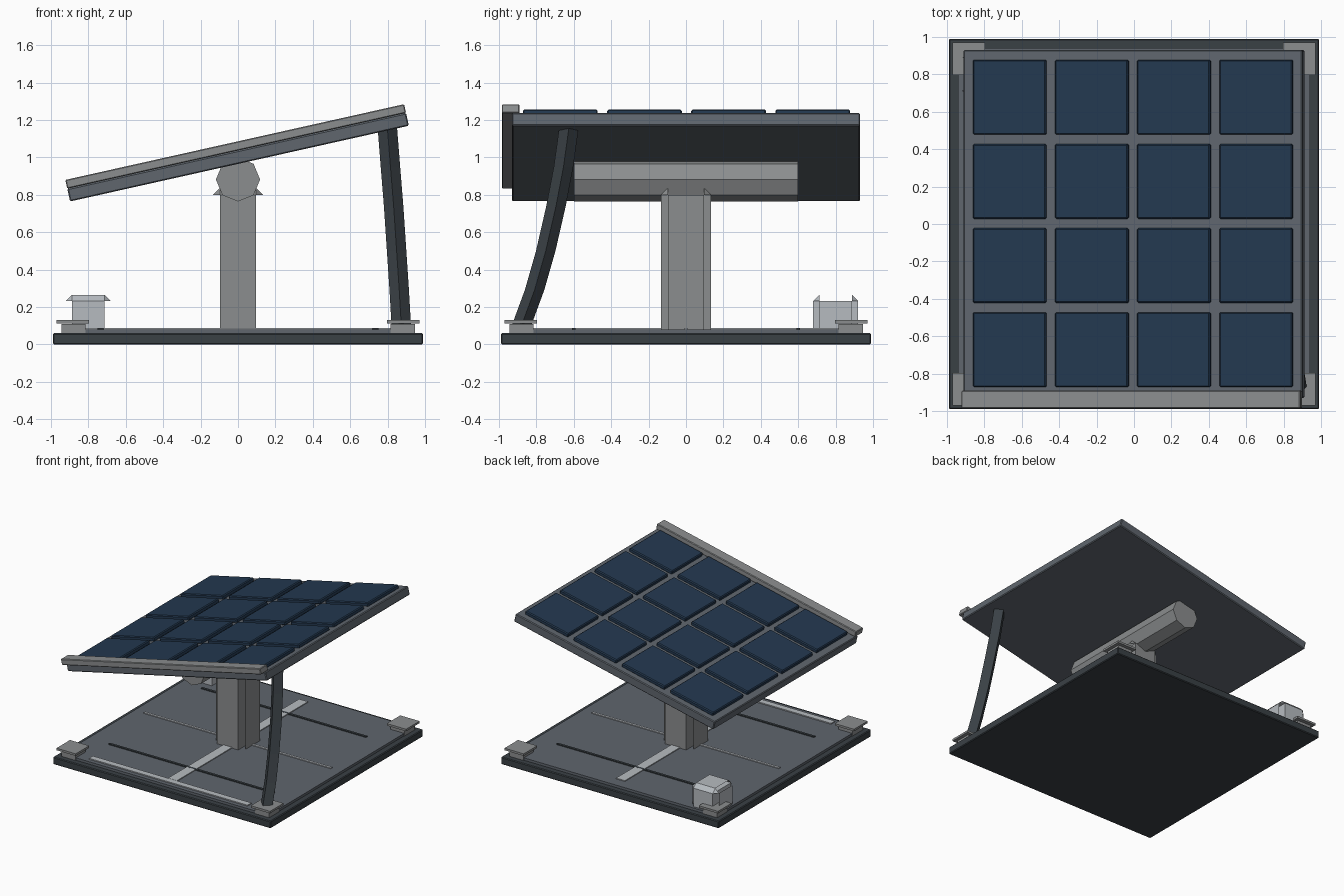
import bpy
import bmesh
import math
from mathutils import Matrix, Vector

cube = bpy.data.objects.get("Cube")
if cube:
    bpy.data.objects.remove(cube, do_unlink=True)


def material(name, r, g, b):
    m = bpy.data.materials.new(name)
    m.use_nodes = True
    m.diffuse_color = (r, g, b, 1)
    m.node_tree.nodes["Principled BSDF"].inputs["Base Color"].default_value = (r, g, b, 1)
    return m


DARK = material("dark steel", 0.042, 0.052, 0.06)
SLATE = material("slate grey", 0.115, 0.132, 0.155)
METAL = material("mid grey metal", 0.26, 0.27, 0.275)
LIGHT = material("light grey", 0.47, 0.50, 0.53)
BLUE = material("cell blue", 0.017, 0.040, 0.080)


def finish(name, bm, mat, matrix=None):
    if matrix:
        bm.transform(matrix)
    mesh = bpy.data.meshes.new(name)
    bm.to_mesh(mesh)
    bm.free()
    mesh.materials.append(mat)
    obj = bpy.data.objects.new(name, mesh)
    bpy.context.collection.objects.link(obj)
    return obj


def add_box(bm, center, size):
    mat = Matrix.Translation(center) @ Matrix.Diagonal((*size, 1))
    return bmesh.ops.create_cube(bm, size=1, matrix=mat)["verts"]


def box(name, center, size, mat, matrix=None, bevel=0):
    bm = bmesh.new()
    add_box(bm, center, size)
    if bevel:
        bmesh.ops.bevel(bm, geom=bm.edges[:], offset=bevel, segments=1, affect="EDGES")
    return finish(name, bm, mat, matrix)


def open_corner_box(name, x, y, z0, z1, half, cut, mat):
    """Chamfered housing with open upright corners and loose side plates."""
    inner, shoulder = half - cut, z1 - cut
    bm = bmesh.new()
    add_box(bm, (0, 0, (z0 + shoulder) / 2), (2 * inner, 2 * half, shoulder - z0))

    def face(*points):
        bm.faces.new([bm.verts.new(p) for p in points])

    face((-inner, -inner, z1), (inner, -inner, z1), (inner, inner, z1), (-inner, inner, z1))
    for s in (-1, 1):
        # side plate, sloped top edge and two corner tips
        face((s * half, -s * inner, z0), (s * half, s * inner, z0),
             (s * half, s * inner, shoulder), (s * half, -s * inner, shoulder))
        face((-s * inner, s * inner, z1), (s * inner, s * inner, z1),
             (s * inner, s * half, shoulder), (-s * inner, s * half, shoulder))
        for t in (-1, 1):
            tri = [(s * half, t * inner, shoulder), (s * inner, t * half, shoulder),
                   (s * inner, t * inner, z1)]
            face(*(tri if s == t else tri[::-1]))
    return finish(name, bm, mat, Matrix.Translation((x, y, 0)))


# Base
box("base_slab", (0, 0, 0.03), (1.98, 1.98, 0.06), DARK, bevel=0.006)
box("base_deck", (0, 0, 0.068), (1.88, 1.88, 0.024), SLATE)
box("front_trim", (0, -0.88, 0.084), (1.44, 0.05, 0.009), LIGHT)
box("deck_center_strip", (0, 0, 0.083), (0.08, 1.7, 0.008), LIGHT)
box("deck_cross_strip", (0, 0, 0.083), (1.7, 0.02, 0.009), LIGHT)
for side, name in ((-1, "front"), (1, "back")):
    box(name + "_deck_seam", (0, side * 0.6, 0.083), (1.5, 0.02, 0.009), DARK)

# Corner feet
for sx, xn in ((-1, "right"), (1, "left")):
    for sy, yn in ((-1, "front"), (1, "back")):
        bm = bmesh.new()
        add_box(bm, (sx * 0.88, sy * 0.88, 0.085), (0.13, 0.13, 0.05))
        add_box(bm, (sx * 0.883, sy * 0.883, 0.121), (0.175, 0.175, 0.017))
        finish(f"{yn}_{xn}_corner_foot", bm, METAL)

# Post, junction box and axle
open_corner_box("post", 0, 0, 0.06, 0.838, 0.134, 0.038, METAL)
open_corner_box("junction_box", -0.80, 0.80, 0.08, 0.265, 0.12, 0.033, LIGHT)
bm = bmesh.new()
bmesh.ops.create_cone(bm, cap_ends=True, segments=8, radius1=0.118, radius2=0.118, depth=1.2)
finish("axle", bm, METAL,
       Matrix.Translation((0, 0, 0.882)) @ Matrix.Rotation(math.pi / 2, 4, "X"))

# Curved strut: diamond section swept up a bent path
bm = bmesh.new()
path = [(0.873, -0.88, 0.10), (0.862, -0.81, 0.29), (0.848, -0.75, 0.5),
        (0.832, -0.695, 0.74), (0.815, -0.655, 0.95), (0.798, -0.625, 1.165)]
section = [Vector((0.052, 0, 0)), Vector((0, 0.052, 0)),
           Vector((-0.052, 0, 0)), Vector((0, -0.052, 0))]
rings = [[bm.verts.new(Vector(p) + s) for s in section] for p in path]
for low, high in zip(rings, rings[1:]):
    for i in range(4):
        j = (i + 1) % 4
        bm.faces.new((low[i], low[j], high[j], high[i]))
bm.faces.new(rings[0][::-1])
bm.faces.new(rings[-1])
finish("curved_strut", bm, DARK)

# Tilted panel, built flat and then rotated about the y axis
tilt = Matrix.Translation((0.008, 0, 0.967)) @ Matrix.Rotation(-math.radians(12.6), 4, "Y")
box("panel_frame", (0, 0, 0.035), (1.856, 1.86, 0.07), SLATE, tilt, bevel=0.006)
box("front_rail", (0, -0.938, 0.094), (1.856, 0.094, 0.048), METAL, tilt, bevel=0.005)
for row in range(4):
    for col in range(4):
        center = (0.005 + (col - 1.5) * 0.45, 0.003 + (row - 1.5) * 0.45, 0.083)
        box(f"solar_cell_{row + 1}_{col + 1}", center, (0.4, 0.4, 0.034), BLUE, tilt, bevel=0.007)
